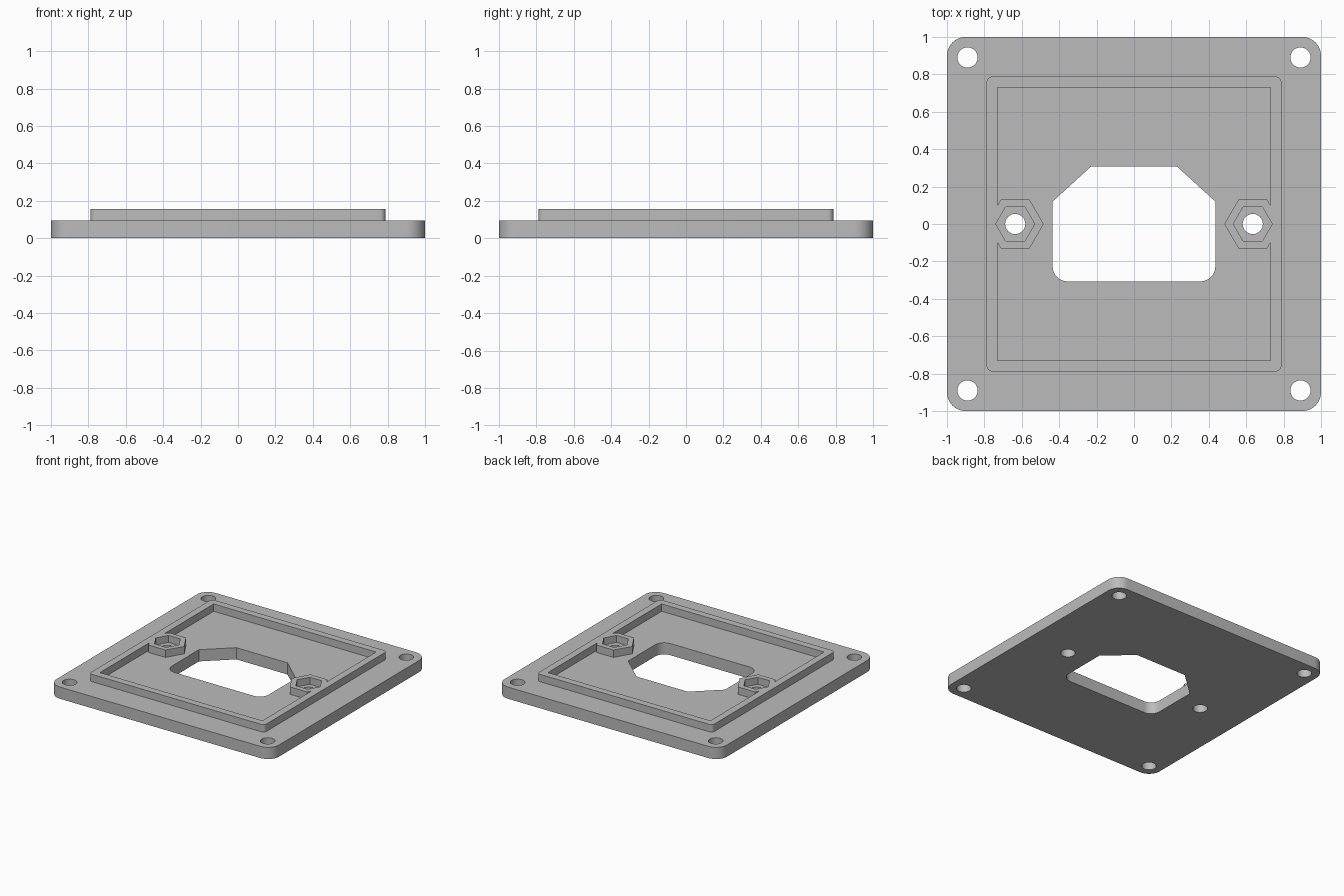
import bpy, bmesh, math

if "Cube" in bpy.data.objects:
    bpy.data.objects.remove(bpy.data.objects["Cube"], do_unlink=True)

PLATE_TOP, RIM_TOP = 0.095, 0.155
NUT_X, HOLE_R, CORNER = 0.635, 0.054, 0.89

grey = bpy.data.materials.new("light_grey")
grey.use_nodes = True
grey.diffuse_color = (0.5, 0.5, 0.5, 1)
grey.node_tree.nodes["Principled BSDF"].inputs["Base Color"].default_value = grey.diffuse_color


def prism(name, points, z0, z1):
    """Extrude a counter-clockwise outline from z0 to z1."""
    bm = bmesh.new()
    base = bm.faces.new([bm.verts.new((x, y, z0)) for x, y in points])
    up = bmesh.ops.extrude_face_region(bm, geom=[base])["geom"]
    verts = [g for g in up if isinstance(g, bmesh.types.BMVert)]
    bmesh.ops.translate(bm, verts=verts, vec=(0, 0, z1 - z0))
    bmesh.ops.recalc_face_normals(bm, faces=bm.faces)
    mesh = bpy.data.meshes.new(name)
    bm.to_mesh(mesh)
    bm.free()
    mesh.materials.append(grey)
    ob = bpy.data.objects.new(name, mesh)
    bpy.context.collection.objects.link(ob)
    return ob


def arc(cx, cy, r, start, sweep, n):
    return [(cx + r * math.cos(math.radians(start + sweep * i / n)),
             cy + r * math.sin(math.radians(start + sweep * i / n))) for i in range(n + 1)]


def ring(cx, cy, r, n):
    return arc(cx, cy, r, 0, 360, n)[:-1]


def rounded_square(h, r):
    c = h - r
    return [p for i, (sx, sy) in enumerate([(1, 1), (-1, 1), (-1, -1), (1, -1)])
            for p in arc(sx * c, sy * c, r, 90 * i, 90, 10)]


def combine(target, tool, operation):
    """Boolean the tool into the target, then drop the tool."""
    mod = target.modifiers.new(operation.lower(), "BOOLEAN")
    mod.object, mod.operation, mod.solver = tool, operation, "EXACT"
    bpy.context.view_layer.objects.active = target
    bpy.ops.object.modifier_apply(modifier=mod.name)
    bpy.data.objects.remove(tool, do_unlink=True)


# Base plate with rounded corners
plate = prism("mounting_plate", rounded_square(1.0, 0.1), 0, PLATE_TOP)

# Raised locating rim, square on the inside
rim = prism("rim", rounded_square(0.788, 0.03), 0.05, RIM_TOP)
inner = [(-0.73, -0.73), (0.73, -0.73), (0.73, 0.73), (-0.73, 0.73)]
combine(rim, prism("rim_pocket", inner, 0, 0.3), "DIFFERENCE")

# Hexagonal nut bosses merged into the rim
for x in (-NUT_X, NUT_X):
    combine(rim, prism("nut_boss", ring(x, 0, 0.152, 6), 0.05, RIM_TOP), "UNION")
combine(plate, rim, "UNION")

# Nut pockets and screw holes
for x in (-NUT_X, NUT_X):
    combine(plate, prism("nut_pocket", ring(x, 0, 0.104, 6), PLATE_TOP + 0.003, 0.3), "DIFFERENCE")
    combine(plate, prism("screw_hole", ring(x, 0, HOLE_R, 32), -0.1, 0.3), "DIFFERENCE")

# Corner mounting holes
for x in (-CORNER, CORNER):
    for y in (-CORNER, CORNER):
        combine(plate, prism("corner_hole", ring(x, y, HOLE_R, 32), -0.1, 0.3), "DIFFERENCE")

# Socket opening: chamfered at the back, rounded at the front
w, d, r = 0.435, 0.307, 0.08
opening = ([(w, 0.12), (0.23, d), (-0.23, d), (-w, 0.12)]
           + arc(r - w, r - d, r, 180, 90, 8) + arc(w - r, r - d, r, 270, 90, 8))
combine(plate, prism("socket_opening", opening, -0.1, 0.3), "DIFFERENCE")

# Smooth the round walls, keep hard edges crisp
bpy.ops.object.select_all(action="DESELECT")
plate.select_set(True)
bpy.context.view_layer.objects.active = plate
bpy.ops.object.shade_smooth_by_angle(angle=math.radians(30))
